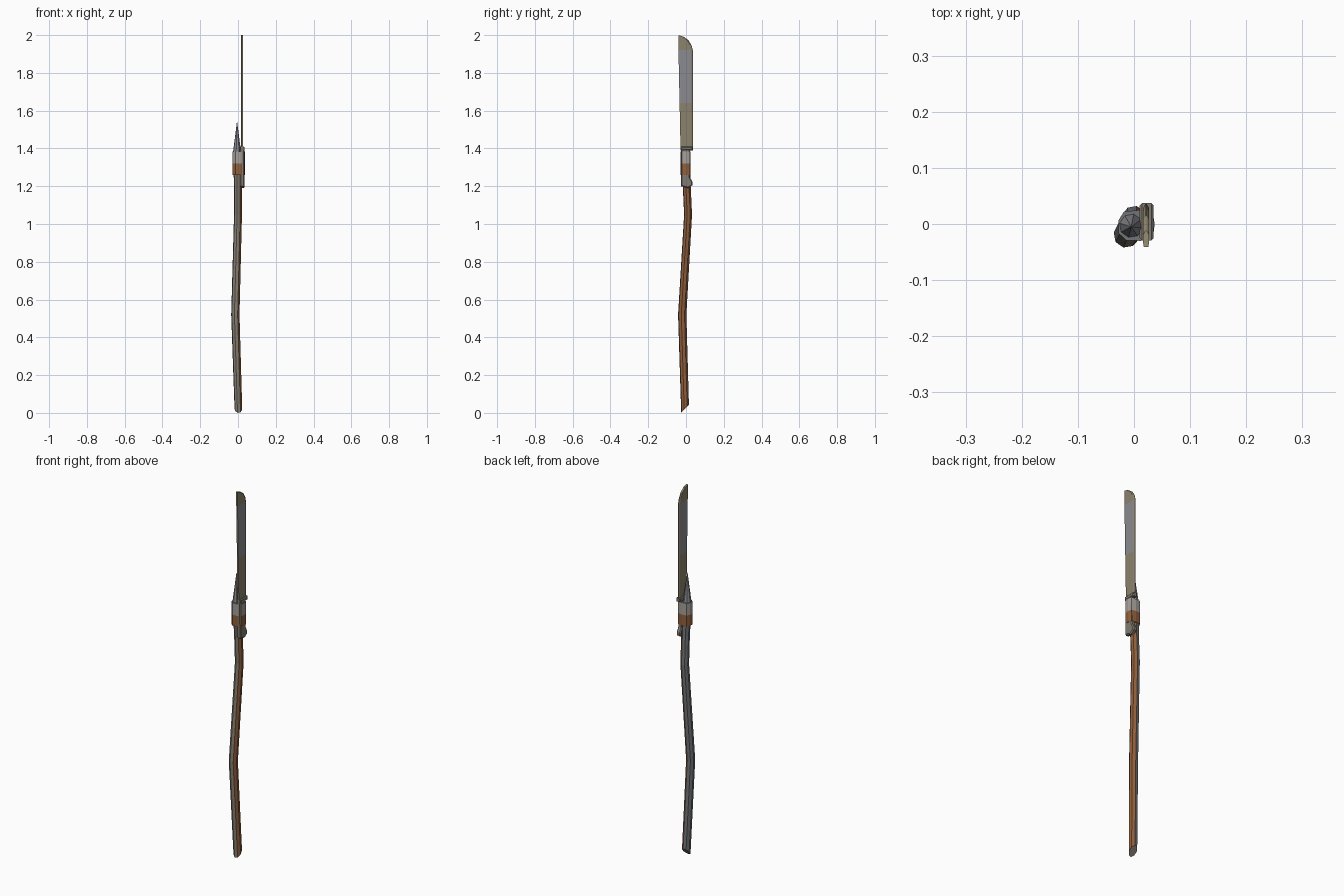
import bpy, bmesh, math
from mathutils import Vector

if "Cube" in bpy.data.objects:
    bpy.data.objects.remove(bpy.data.objects["Cube"])


def mat(name, r, g, b):
    m = bpy.data.materials.new(name)
    m.diffuse_color = (r, g, b, 1)
    m.use_nodes = True
    m.node_tree.nodes["Principled BSDF"].inputs["Base Color"].default_value = m.diffuse_color
    return m


OLIVE = mat("weathered_olive", 0.24, 0.21, 0.165)
RUST = mat("rust_brown", 0.28, 0.115, 0.045)
SLATE = mat("slate_grey", 0.17, 0.18, 0.19)
STEEL = mat("steel_grey", 0.26, 0.26, 0.28)
TAN = mat("dull_tan", 0.26, 0.225, 0.15)
TAPE = mat("pale_tape", 0.38, 0.35, 0.32)
GRIP = mat("grip_grey", 0.22, 0.20, 0.17)


def finish(name, bm, mats, rule):
    bmesh.ops.recalc_face_normals(bm, faces=bm.faces)
    bm.normal_update()
    for f in bm.faces:
        f.material_index = rule(f.normal, f.calc_center_median())
    me = bpy.data.meshes.new(name)
    bm.to_mesh(me)
    bm.free()
    for m in mats:
        me.materials.append(m)
    ob = bpy.data.objects.new(name, me)
    bpy.context.collection.objects.link(ob)
    return ob


def loft(name, rings, mats, rule, cuts=()):
    """Skin between equal-sized rings of points and cap both ends."""
    bm = bmesh.new()
    vs = [[bm.verts.new(p) for p in r] for r in rings]
    n = len(rings[0])
    for a, b in zip(vs, vs[1:]):
        for i in range(n):
            j = (i + 1) % n
            bm.faces.new((a[i], a[j], b[j], b[i]))
    bm.faces.new(vs[0])
    bm.faces.new(vs[-1])
    for co, no in cuts:
        bmesh.ops.bisect_plane(bm, geom=bm.verts[:] + bm.edges[:] + bm.faces[:],
                               plane_co=co, plane_no=no)
    return finish(name, bm, mats, rule)


def ring(x, y, z, r, slope=0.0):
    """Eight-sided ring; slope tilts it along y."""
    out = []
    for i in range(8):
        a = math.radians(-57.5 + 45 * i)
        dy = r * math.sin(a)
        out.append((x + r * math.cos(a), y + dy, z + slope * dy))
    return out


# Bent pole: colours by facing direction
def pole_rule(n, c):
    if abs(n.z) > 0.5:
        return 0
    a = math.degrees(math.atan2(n.y, n.x))
    if -145 < a < -58:
        return 0
    return 1 if -58 <= a < 80 else 2


loft("pole", [ring(0.002, -0.005, 0.022, 0.021, 1.05),
              ring(-0.014, -0.02, 0.52, 0.0225),
              ring(0.0, 0.011, 1.05, 0.0215),
              ring(0.0, 0.004, 1.2, 0.0215),
              ring(-0.005, -0.003, 1.38, 0.0225)],
     [OLIVE, RUST, SLATE], pole_rule)

# Sharpened spike on the pole end
loft("spike", [ring(-0.005, -0.003, 1.375, 0.0225),
               ring(-0.005, -0.005, 1.54, 0.0008)],
     [STEEL, OLIVE], lambda n, c: 0)

# Tape wrapped around pole and machete handle
sect = [(-0.028, -0.016), (-0.014, -0.029), (0.012, -0.03), (0.034, -0.022),
        (0.037, 0.0), (0.033, 0.021), (0.01, 0.025), (-0.018, 0.022), (-0.028, 0.006)]
loft("tape_wrap", [[(x, y, z) for x, y in sect] for z in (1.26, 1.32, 1.385)],
     [TAPE, RUST, SLATE],
     lambda n, c: 2 if abs(n.z) > 0.5 else (1 if c.z < 1.32 else 0))


def slab(name, prof, x0, x1, mats, rule, bevel):
    """Side profile (y, z) extruded across x with bevelled edges."""
    bm = bmesh.new()
    f = bm.faces.new([bm.verts.new((x0, y, z)) for y, z in prof])
    res = bmesh.ops.extrude_face_region(bm, geom=[f])
    for v in res["geom"]:
        if isinstance(v, bmesh.types.BMVert):
            v.co.x = x1
    rim = [e for e in bm.edges
           if abs(e.verts[0].co.x - e.verts[1].co.x) < 1e-6]
    bmesh.ops.bevel(bm, geom=rim, offset=bevel, segments=1, affect='EDGES')
    return finish(name, bm, mats, rule)


# Machete handle with hooked pommel, and guard
slab("handle", [(-0.026, 1.20), (0.012, 1.19), (0.034, 1.205), (0.035, 1.222),
                (0.022, 1.245), (0.021, 1.40), (-0.027, 1.40)],
     0.010, 0.034, [GRIP], lambda n, c: 0, 0.005)
slab("guard", [(-0.028, 1.39), (0.036, 1.39), (0.037, 1.41), (-0.029, 1.41)],
     0.010, 0.035, [GRIP], lambda n, c: 0, 0.004)


# Blade: stacked sections, spine at -y, ground edge at +y
def blade_ring(y0, y1, z0, z1):
    ys = [(y0, 0.004), (y0 + 0.009, 0.0055), (y1 - 0.008, 0.0055), (y1, 0.0012)]
    pts = [(y, h) for y, h in ys] + [(y, -h) for y, h in reversed(ys)]
    return [(0.0215 + h, y, z0 + (z1 - z0) * (y - y0) / max(y1 - y0, 1e-6))
            for y, h in pts]


def blade_rule(n, c):
    return 0 if c.z > 1.63 and c.z < 1.93 and abs(n.x) > 0.96 else 1


loft("blade", [blade_ring(-0.029, 0.036, 1.40, 1.40),
               blade_ring(-0.034, 0.036, 1.64, 1.64),
               blade_ring(-0.040, 0.036, 1.92, 1.92),
               blade_ring(-0.041, 0.030, 1.965, 1.945),
               blade_ring(-0.041, 0.014, 1.987, 1.972),
               blade_ring(-0.041, -0.012, 2.0, 1.991)],
     [STEEL, TAN], blade_rule)
